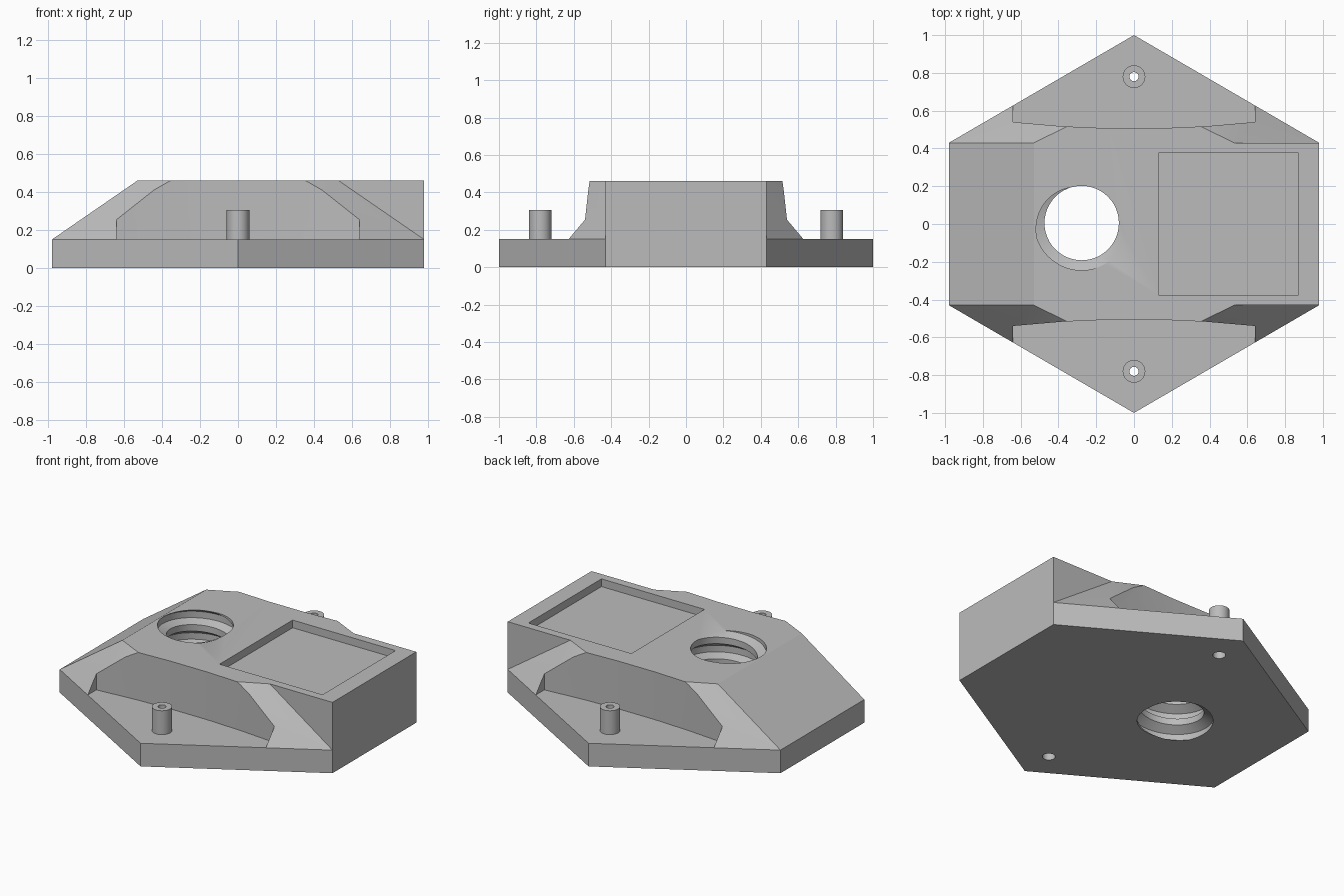
import bpy, bmesh
from math import cos, sin, pi
from mathutils import Vector

cube = bpy.data.objects.get("Cube")
if cube:
    bpy.data.objects.remove(cube, do_unlink=True)

grey = bpy.data.materials.new("plain grey")
grey.use_nodes = True
colour = (0.5, 0.5, 0.5, 1)
grey.diffuse_color = colour
grey.node_tree.nodes["Principled BSDF"].inputs["Base Color"].default_value = colour

BASE, TOP = 0.15, 0.46


def add(name, bm):
    bmesh.ops.recalc_face_normals(bm, faces=bm.faces)
    mesh = bpy.data.meshes.new(name)
    bm.to_mesh(mesh)
    bm.free()
    mesh.materials.append(grey)
    ob = bpy.data.objects.new(name, mesh)
    bpy.context.scene.collection.objects.link(ob)
    return ob


def prism(name, points, offset):
    bm = bmesh.new()
    face = bm.faces.new([bm.verts.new(p) for p in points])
    out = bmesh.ops.extrude_face_region(bm, geom=[face])
    moved = [v for v in out["geom"] if isinstance(v, bmesh.types.BMVert)]
    bmesh.ops.translate(bm, verts=moved, vec=offset)
    return add(name, bm)


def cylinder(name, x, y, r, z0, z1, sides=32):
    ring = [(x + r * cos(2 * pi * i / sides), y + r * sin(2 * pi * i / sides), z0)
            for i in range(sides)]
    return prism(name, ring, (0, 0, z1 - z0))


def combine(body, tool, operation):
    mod = body.modifiers.new(tool.name, "BOOLEAN")
    mod.operation = operation
    mod.solver = "EXACT"
    mod.object = tool
    bpy.context.view_layer.objects.active = body
    bpy.ops.object.modifier_apply(modifier=mod.name)
    bpy.data.objects.remove(tool, do_unlink=True)


def hexagon(x, y, tip, z):
    return [(x, y, z), (0, tip, z), (-x, y, z), (-x, -y, z), (0, -tip, z), (x, -y, z)]


def thread_cutter(name, x, y, pitch, inner, outer, turns=7, steps=48):
    """Helical strip joined turn to turn, closed with a cone at each end."""
    bm = bmesh.new()
    profile = [(0, inner), (0.3, inner), (0.45, outer), (0.75, outer)]
    start = TOP - 5.3 * pitch
    rows = []
    for s in range(turns * steps + 1):
        a = 2 * pi * s / steps
        rows.append([bm.verts.new((x + r * cos(a), y + r * sin(a),
                                   start + pitch * (f + s / steps)))
                     for f, r in profile])
    for s in range(len(rows) - 1):
        a, b = rows[s], rows[s + 1]
        for p in range(3):
            bm.faces.new((a[p], b[p], b[p + 1], a[p + 1]))
        if s + steps + 1 < len(rows):
            c, d = rows[s + steps], rows[s + steps + 1]
            bm.faces.new((a[3], b[3], d[0], c[0]))
    low = bm.verts.new((x, y, start - pitch))
    high = bm.verts.new((x, y, start + (turns + 2) * pitch))
    for e in [e for e in bm.edges if e.is_boundary]:
        end = low if e.verts[0].co.z < BASE else high
        bm.faces.new((e.verts[0], e.verts[1], end))
    return add(name, bm)


# Main body: hexagonal slab with sloped shoulders
bm = bmesh.new()
for p in hexagon(0.98, 0.43, 1, 0) + hexagon(0.98, 0.43, 1, BASE) + hexagon(0.53, 0.43, 0.69, TOP):
    bm.verts.new(p)
bmesh.ops.convex_hull(bm, input=bm.verts)
bmesh.ops.dissolve_limit(bm, angle_limit=0.005, verts=bm.verts, edges=bm.edges)
body = add("mounting_body", bm)

# Square end block at the left
block = [(0.53, -0.43, 0.05), (0.98, -0.43, 0.05), (0.98, -0.43, TOP), (0.53, -0.43, TOP)]
combine(body, prism("end_block", block, (0, 0.86, 0)), "UNION")

for side in (1, -1):
    # Bowed recess that leaves the tip of the slab bare
    xs = (-0.64, -0.38, -0.13, 0.13, 0.38, 0.64)
    outline = [(x, side * (0.505 + 0.085 * x * x), BASE) for x in xs]
    outline += [(0.64, side * 1.2, BASE), (-0.64, side * 1.2, BASE)]
    combine(body, prism("tip_recess", outline, (0, 0, 0.5)), "DIFFERENCE")
    # Hollow peg
    y = side * 0.78
    combine(body, cylinder("peg", 0, y, 0.06, 0.1, 0.305), "UNION")
    combine(body, cylinder("peg_hole", 0, y, 0.024, -0.1, 0.5), "DIFFERENCE")
    combine(body, cylinder("peg_counterbore", 0, y, 0.038, -0.1, 0.1), "DIFFERENCE")

# Shallow square pocket
pocket = [(0.13, -0.375, TOP - 0.05), (0.87, -0.375, TOP - 0.05),
          (0.87, 0.375, TOP - 0.05), (0.13, 0.375, TOP - 0.05)]
combine(body, prism("pocket", pocket, (0, 0, 0.2)), "DIFFERENCE")

# Threaded through hole
combine(body, thread_cutter("thread", -0.277, 0.005, 0.14, 0.197, 0.25), "DIFFERENCE")

bpy.ops.object.select_all(action="DESELECT")
body.select_set(True)
bpy.context.view_layer.objects.active = body
bpy.ops.object.shade_smooth_by_angle(angle=0.45)
